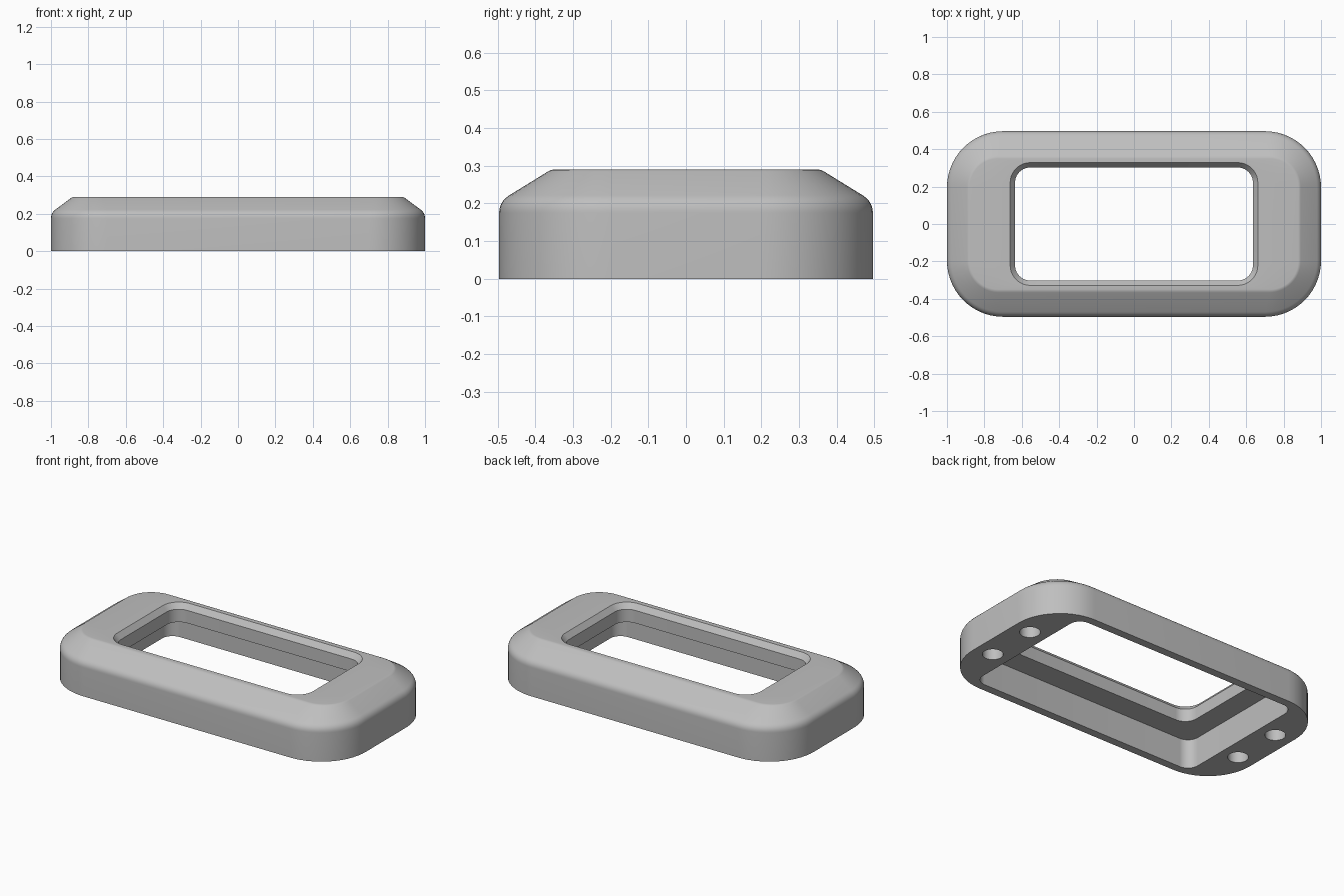
import bpy, bmesh
from math import cos, sin, pi, radians

cube = bpy.data.objects.get("Cube")
if cube:
    bpy.data.objects.remove(cube, do_unlink=True)

STEPS = 14  # segments per rounded corner

grey = bpy.data.materials.new("plain_grey")
grey.use_nodes = True
colour = (0.52, 0.52, 0.52, 1)
grey.diffuse_color = colour
grey.node_tree.nodes["Principled BSDF"].inputs["Base Color"].default_value = colour


def ring(bm, hx, hy, r, z):
    """Rounded rectangle of vertices at height z."""
    verts = []
    for q, (sx, sy) in enumerate(((1, 1), (-1, 1), (-1, -1), (1, -1))):
        for i in range(STEPS + 1):
            a = (q + i / STEPS) * pi / 2
            verts.append(bm.verts.new((sx * (hx - r) + r * cos(a),
                                       sy * (hy - r) + r * sin(a), z)))
    return verts


def outer(t, z):
    """Outer section: t runs from the side wall (0) to the flat top (1)."""
    return (1 - 0.115 * t, 0.496 - 0.138 * t, 0.3 - 0.14 * t, z)


# Frame section: outside wall, rounded shoulder, slope, top edge
sections = [outer(0, 0)]
for i in range(9):
    u = i / 8
    sections.append(outer(0.2 * u * u,
                          0.175 * (1 - u) ** 2 + 0.41 * u * (1 - u) + 0.222 * u * u))
sections += [outer(0.94, 0.285), outer(1, 0.289), outer(1.06, 0.29)]
# Window chamfer, window wall, underside ledge, pocket wall
sections += [(0.662, 0.328, 0.107, 0.29), (0.636, 0.302, 0.081, 0.258),
             (0.636, 0.302, 0.081, 0.18),
             (0.775, 0.446, 0.07, 0.18), (0.775, 0.446, 0.07, 0)]

bm = bmesh.new()
rings = [ring(bm, *s) for s in sections]
for a, b in zip(rings, rings[1:] + rings[:1]):
    n = len(a)
    for i in range(n):
        j = (i + 1) % n
        bm.faces.new((a[i], a[j], b[j], b[i]))
bmesh.ops.recalc_face_normals(bm, faces=bm.faces)
mesh = bpy.data.meshes.new("bezel_frame")
bm.to_mesh(mesh)
bm.free()
frame = bpy.data.objects.new("bezel_frame", mesh)
bpy.context.collection.objects.link(frame)
mesh.materials.append(grey)

# Four blind screw holes in the underside
DEPTH = 0.13
bm = bmesh.new()
for sx in (-1, 1):
    for sy in (-1, 1):
        made = bmesh.ops.create_cone(bm, cap_ends=True, segments=32,
                                     radius1=0.058, radius2=0.058, depth=2 * DEPTH)
        bmesh.ops.translate(bm, verts=made["verts"], vec=(sx * 0.886, sy * 0.16, 0))
cut_mesh = bpy.data.meshes.new("screw_hole_cutter")
bm.to_mesh(cut_mesh)
bm.free()
cut_mesh.materials.append(grey)
cutter = bpy.data.objects.new("screw_hole_cutter", cut_mesh)
bpy.context.collection.objects.link(cutter)
cutter.hide_render = True

cut = frame.modifiers.new("screw_holes", 'BOOLEAN')
cut.operation = 'DIFFERENCE'
cut.solver = 'EXACT'
cut.object = cutter
bpy.ops.object.select_all(action='DESELECT')
frame.select_set(True)
bpy.context.view_layer.objects.active = frame
bpy.ops.object.modifier_apply(modifier=cut.name)
bpy.data.objects.remove(cutter, do_unlink=True)

# Smooth shading with crisp edges
bpy.ops.object.shade_smooth_by_angle(angle=radians(28))
